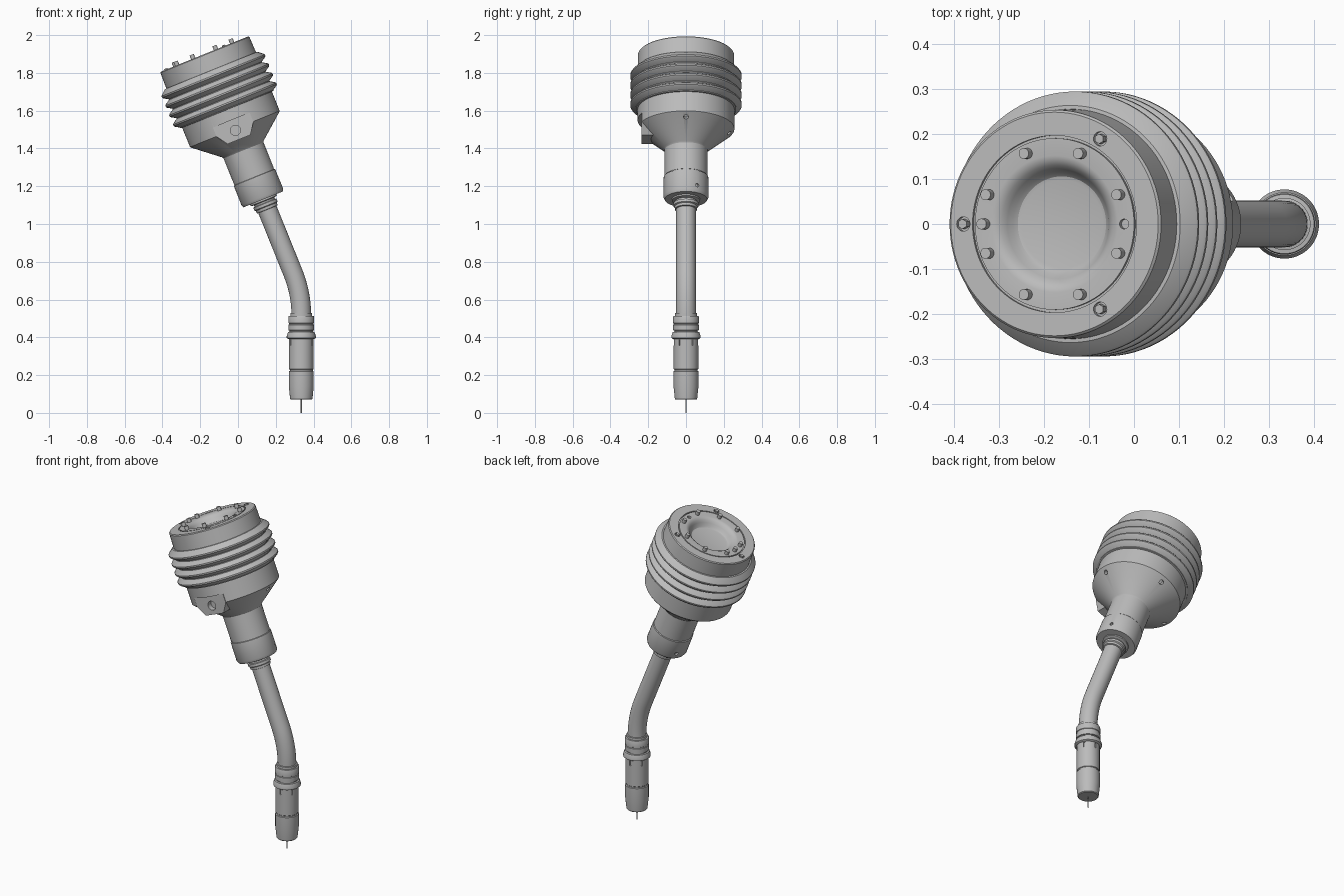
import bpy, bmesh, math
from mathutils import Matrix, Vector

cube = bpy.data.objects.get("Cube")
if cube:
    bpy.data.objects.remove(cube)

grey = bpy.data.materials.new("plain grey")
grey.use_nodes = True
grey.diffuse_color = (0.5, 0.5, 0.5, 1)
grey.node_tree.nodes["Principled BSDF"].inputs["Base Color"].default_value = (0.5, 0.5, 0.5, 1)

TILT = math.radians(22)
HEAD = Matrix.Translation((-0.177, 0, 1.9)) @ Matrix.Rotation(-TILT, 4, 'Y')
NOZZLE_X = 0.335
NOZZLE = Matrix.Translation((NOZZLE_X, 0, 0))


def finish(name, bm, matrix):
    bmesh.ops.recalc_face_normals(bm, faces=bm.faces)
    mesh = bpy.data.meshes.new(name)
    bm.to_mesh(mesh)
    bm.free()
    mesh.transform(matrix)
    mesh.materials.append(grey)
    obj = bpy.data.objects.new(name, mesh)
    bpy.context.collection.objects.link(obj)
    return obj


def activate(obj):
    bpy.ops.object.select_all(action='DESELECT')
    obj.select_set(True)
    bpy.context.view_layer.objects.active = obj


def smooth(obj):
    activate(obj)
    bpy.ops.object.shade_smooth_by_angle(angle=math.radians(28))


def lathe(name, profile, matrix, sides=72):
    """Revolve (radius, height) points; end points become flat caps."""
    bm = bmesh.new()
    rings = []
    for r, z in profile:
        rings.append([bm.verts.new((r * math.cos(a), r * math.sin(a), z))
                      for a in (math.tau * i / sides for i in range(sides))])
    for low, high in zip(rings, rings[1:]):
        for i in range(sides):
            j = (i + 1) % sides
            bm.faces.new((low[i], low[j], high[j], high[i]))
    bm.faces.new(rings[0])
    bm.faces.new(rings[-1])
    return finish(name, bm, matrix)


def add_rod(bm, centre, direction, radius, length, sides=20):
    turn = Vector(direction).to_track_quat('Z', 'Y').to_matrix().to_4x4()
    bmesh.ops.create_cone(bm, cap_ends=True, segments=sides, radius1=radius,
                          radius2=radius, depth=length,
                          matrix=Matrix.Translation(centre) @ turn)


def polar(r, degrees, z):
    a = math.radians(degrees)
    return Vector((r * math.cos(a), r * math.sin(a), z))


def add_prism(bm, outline, y0, y1):
    """Extrude an (x, z) outline from y0 to y1."""
    front = [bm.verts.new((x, y0, z)) for x, z in outline]
    back = [bm.verts.new((x, y1, z)) for x, z in outline]
    n = len(outline)
    bm.faces.new(front)
    bm.faces.new(back[::-1])
    for i in range(n):
        j = (i + 1) % n
        bm.faces.new((front[i], back[i], back[j], front[j]))


def boolean(obj, bm, matrix, operation='DIFFERENCE'):
    cutter = finish("cutter", bm, matrix)
    cutter.hide_render = True
    mod = obj.modifiers.new("cut", 'BOOLEAN')
    mod.operation, mod.object, mod.solver = operation, cutter, 'EXACT'
    activate(obj)
    bpy.ops.object.modifier_apply(modifier=mod.name)
    bpy.data.objects.remove(cutter)


# Head cap with a rounded central bowl and a ring groove
cap_profile = [(0.098, -0.046), (0.106, -0.044), (0.114, -0.036), (0.122, -0.022),
               (0.131, -0.01), (0.142, -0.002), (0.152, 0),
               (0.191, 0), (0.191, -0.008), (0.197, -0.008), (0.197, 0),
               (0.249, 0), (0.254, -0.005), (0.256, -0.094), (0.24, -0.1)]
cap = lathe("head_cap", cap_profile, HEAD, 96)
holes = bmesh.new()
for angle in (60, 180, 300):
    add_rod(holes, polar(0.219, angle, 0), (0, 0, 1), 0.016, 0.024)
add_rod(holes, polar(0.167, 0, 0), (0, 0, 1), 0.011, 0.024)
boolean(cap, holes, HEAD)
smooth(cap)

# Bellows sleeve with four ridges
bellows_profile = [(0.24, -0.092), (0.264, -0.094)]
for k in range(4):
    peak = -0.126 - 0.054 * k
    bellows_profile += [(0.290, peak + 0.010), (0.295, peak + 0.004),
                        (0.295, peak - 0.004), (0.290, peak - 0.010),
                        (0.266, peak - 0.025), (0.266, peak - 0.029)]
bellows_profile.append((0.24, -0.32))
smooth(lathe("bellows", bellows_profile, HEAD, 96))

# Lower body: cylinder, cone and neck
body_profile = [(0.24, -0.312), (0.256, -0.314), (0.256, -0.428), (0.252, -0.433),
                (0.119, -0.542), (0.114, -0.55), (0.114, -0.70)]
body = lathe("body_cone", body_profile, HEAD, 96)
outline = [(-0.105, -0.378), (0.105, -0.378), (0.105, -0.43),
           (0.065, -0.488), (-0.065, -0.488), (-0.105, -0.43)]
flat_cut = bmesh.new()
add_prism(flat_cut, outline, -0.3, -0.236)
boolean(body, flat_cut, HEAD)
block = bmesh.new()
add_prism(block, outline, -0.236, -0.08)
boolean(body, block, HEAD, 'UNION')
holes = bmesh.new()
add_rod(holes, (0, -0.236, -0.436), (0, 1, 0), 0.027, 0.06, 28)
for angle in (0, 90, 180):
    add_rod(holes, polar(0.23, angle, -0.452), polar(1, angle, -1), 0.013, 0.06)
boolean(body, holes, HEAD)
smooth(body)

# Neck sleeve and pipe collar
sleeve = lathe("neck_sleeve", [(0.10, -0.695), (0.112, -0.698), (0.112, -0.703), (0.118, -0.705),
                               (0.119, -0.815), (0.112, -0.83), (0.07, -0.83)], HEAD)
holes = bmesh.new()
for angle in (30, 150):
    add_rod(holes, polar(0.118, angle, -0.79), polar(1, angle, 0), 0.01, 0.02)
boolean(sleeve, holes, HEAD)
smooth(sleeve)
smooth(lathe("pipe_collar", [(0.075, -0.825), (0.075, -0.838), (0.058, -0.842), (0.058, -0.85),
                             (0.066, -0.853), (0.066, -0.868), (0.06, -0.872),
                             (0.059, -0.886), (0.052, -0.888)], HEAD))

# Bolts around the cap face
bolts = bmesh.new()
for k in range(8):
    add_rod(bolts, polar(0.17, 22.5 + 45 * k, 0.006), (0, 0, 1), 0.012, 0.032)
add_rod(bolts, polar(0.167, 180, 0.006), (0, 0, 1), 0.012, 0.032)
smooth(finish("face_pins", bolts, HEAD))
screws = bmesh.new()
for angle in (60, 180, 300):
    add_rod(screws, polar(0.219, angle, -0.004), (0, 0, 1), 0.011, 0.02, 6)
finish("rim_screws", screws, HEAD)

# Bent pipe: straight, arc, straight
corner_z = 1.9 - (NOZZLE_X + 0.177) / math.tan(TILT)
tangent = 0.115
radius = tangent / math.tan(TILT / 2)
path = [Vector((NOZZLE_X, 0, 0.5))]
for k in range(13):
    a = TILT * k / 12
    path.append(Vector((NOZZLE_X - radius * (1 - math.cos(a)), 0,
                        corner_z - tangent + radius * math.sin(a))))
path.append(HEAD @ Vector((0, 0, -0.86)))
bm = bmesh.new()
sides, rings = 40, []
for i, p in enumerate(path):
    along = (path[min(i + 1, len(path) - 1)] - path[max(i - 1, 0)]).normalized()
    across = Vector((along.z, 0, -along.x))
    rings.append([bm.verts.new(p + 0.052 * (across * math.cos(a) + Vector((0, math.sin(a), 0))))
                  for a in (math.tau * s / sides for s in range(sides))])
for low, high in zip(rings, rings[1:]):
    for i in range(sides):
        j = (i + 1) % sides
        bm.faces.new((low[i], low[j], high[j], high[i]))
bm.faces.new(rings[0])
bm.faces.new(rings[-1])
smooth(finish("bent_pipe", bm, Matrix()))

# Nozzle clamp with flange
smooth(lathe("nozzle_clamp", [(0.05, 0.53), (0.058, 0.528), (0.058, 0.514), (0.066, 0.513),
                              (0.068, 0.509), (0.068, 0.476), (0.065, 0.474), (0.065, 0.468),
                              (0.068, 0.466), (0.068, 0.438), (0.062, 0.436), (0.062, 0.43),
                              (0.07, 0.428), (0.077, 0.408), (0.077, 0.397),
                              (0.07, 0.392), (0.055, 0.39)], NOZZLE))

# Nozzle barrel with short slots under the flange
barrel = lathe("nozzle_barrel", [(0.055, 0.395), (0.065, 0.393), (0.065, 0.232), (0.061, 0.229),
                                 (0.061, 0.223), (0.066, 0.22), (0.066, 0.14), (0.059, 0.074),
                                 (0.055, 0.07)], NOZZLE)
slots = bmesh.new()
for k in range(6):
    turn = Matrix.Rotation(math.tau * (k + 0.5) / 6, 4, 'Z')
    bmesh.ops.create_cube(slots, size=1, matrix=turn @ Matrix.Translation((0.066, 0, 0.373))
                          @ Matrix.Diagonal((0.014, 0.008, 0.032, 1)))
boolean(barrel, slots, NOZZLE)
smooth(barrel)

# Thin wire at the tip
smooth(lathe("tip_wire", [(0.003, 0), (0.003, 0.08)], NOZZLE, 12))
